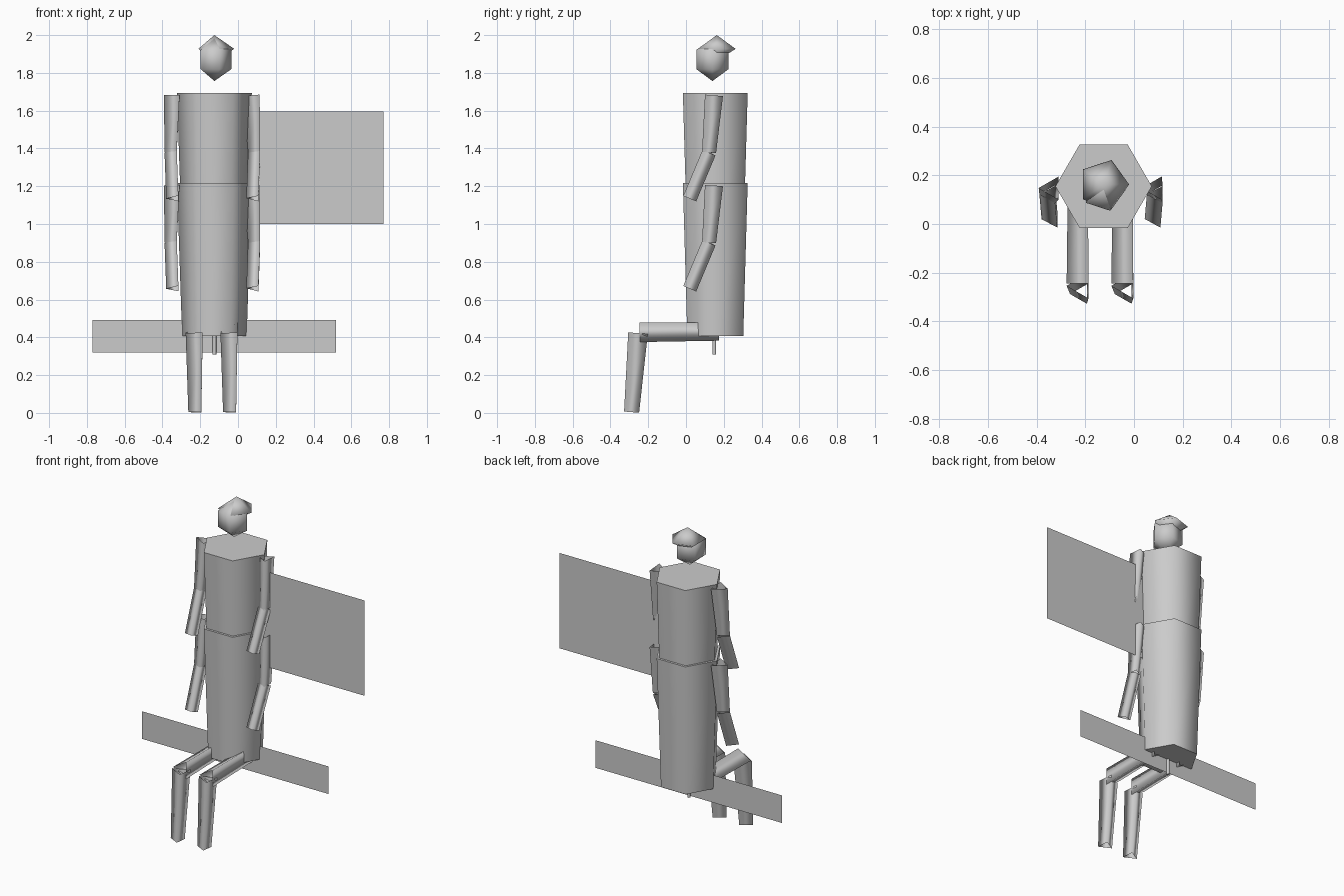
import bpy, bmesh, math
from mathutils import Vector

cube = bpy.data.objects.get("Cube")
if cube:
    bpy.data.objects.remove(cube, do_unlink=True)

grey = bpy.data.materials.new("plain_grey")
grey.use_nodes = True
colour = (0.6, 0.6, 0.6, 1)
grey.diffuse_color = colour
grey.node_tree.nodes["Principled BSDF"].inputs["Base Color"].default_value = colour

CX, CY = -0.125, 0.155    # body axis
DROP = Vector((0, 0, -0.477))  # spacing of the two stacked bodies


def finish(name, bm, angle=None):
    """Turn a bmesh into an object; smooth below the angle, or flat."""
    me = bpy.data.meshes.new(name)
    bm.to_mesh(me)
    bm.free()
    me.materials.append(grey)
    if angle:
        me.shade_smooth()
        me.set_sharp_from_angle(angle=math.radians(angle))
    ob = bpy.data.objects.new(name, me)
    bpy.context.collection.objects.link(ob)
    return ob


def loft(name, sections, sides, side_dir, angle, caps=True):
    """Skin polygon rings given as (centre, radius); zero radius is a tip."""
    bm = bmesh.new()
    axis = (sections[-1][0] - sections[0][0]).normalized()
    u = (side_dir - axis * side_dir.dot(axis)).normalized()
    v = axis.cross(u)
    rings = []
    for centre, r in sections:
        turns = [2 * math.pi * i / sides for i in range(sides if r else 1)]
        rings.append([bm.verts.new(centre + r * (u * math.cos(t) + v * math.sin(t)))
                      for t in turns])
    for a, b in zip(rings, rings[1:]):
        for i in range(sides):
            j = (i + 1) % sides
            quad = [a[i % len(a)], a[j % len(a)], b[j % len(b)], b[i % len(b)]]
            bm.faces.new(list(dict.fromkeys(quad)))
    if caps:
        for ring in (rings[0][::-1], rings[-1]):
            if len(ring) > 2:
                bm.faces.new(ring)
    return finish(name, bm, angle)


def tube(name, a, b, ra, rb):
    """Open three-sided limb segment with one ridge towards -x."""
    loft(name, [(a, ra), (b, rb)], 3, Vector((-1, 0, 0)), 180, caps=False)


def panel(name, x0, x1, z0, z1, y):
    bm = bmesh.new()
    bm.faces.new([bm.verts.new((x, y, z))
                  for x, z in ((x0, z0), (x1, z0), (x1, z1), (x0, z1))])
    finish(name, bm)


X = Vector((1, 0, 0))

# Two stacked torsos, each with a pair of bent arms
for level, shift in (("upper", Vector()), ("lower", DROP)):
    loft(level + "_torso",
         [(Vector((CX, CY, 0.885)) + shift, 0.171),
          (Vector((CX, CY, 1.693)) + shift, 0.198)], 6, X, 65)
    for side, s in (("right", -1), ("left", 1)):
        shoulder = Vector((CX + s * 0.212, 0.148, 1.68)) + shift
        elbow = Vector((CX + s * 0.221, 0.122, 1.378)) + shift
        hand = Vector((CX + s * 0.212, 0.02, 1.135)) + shift
        tube(f"{level}_{side}_upper_arm", shoulder, elbow, 0.055, 0.043)
        tube(f"{level}_{side}_forearm", elbow, hand, 0.043, 0.043)

# Seated legs
for side, s in (("right", -1), ("left", 1)):
    x = CX + s * 0.092
    tube(side + "_thigh", Vector((x, 0.175, 0.43)), Vector((x, -0.245, 0.427)),
         0.055, 0.06)
    tube(side + "_shin", Vector((x, -0.254, 0.422)), Vector((x, -0.288, 0.004)),
         0.06, 0.046)

# Head and the cap that overhangs it at the back
loft("head", [(Vector((CX, 0.14, z)), r) for z, r in
              ((1.757, 0), (1.82, 0.09), (1.922, 0.09), (1.982, 0))], 5, X, 180)
loft("cap", [(Vector((CX, 0.163, z)), r) for z, r in
             ((1.865, 0), (1.927, 0.105), (2.0, 0))], 5, X, 180)

# Pole with flag, and the wide sign behind the legs
loft("pole", [(Vector((CX, 0.15, 0.31)), 0.01),
              (Vector((CX, 0.15, 1.595)), 0.01)], 6, X, 65)
panel("flag", CX, 0.77, 1.0, 1.595, 0.15)
panel("sign", -0.77, 0.52, 0.32, 0.492, 0.15)
